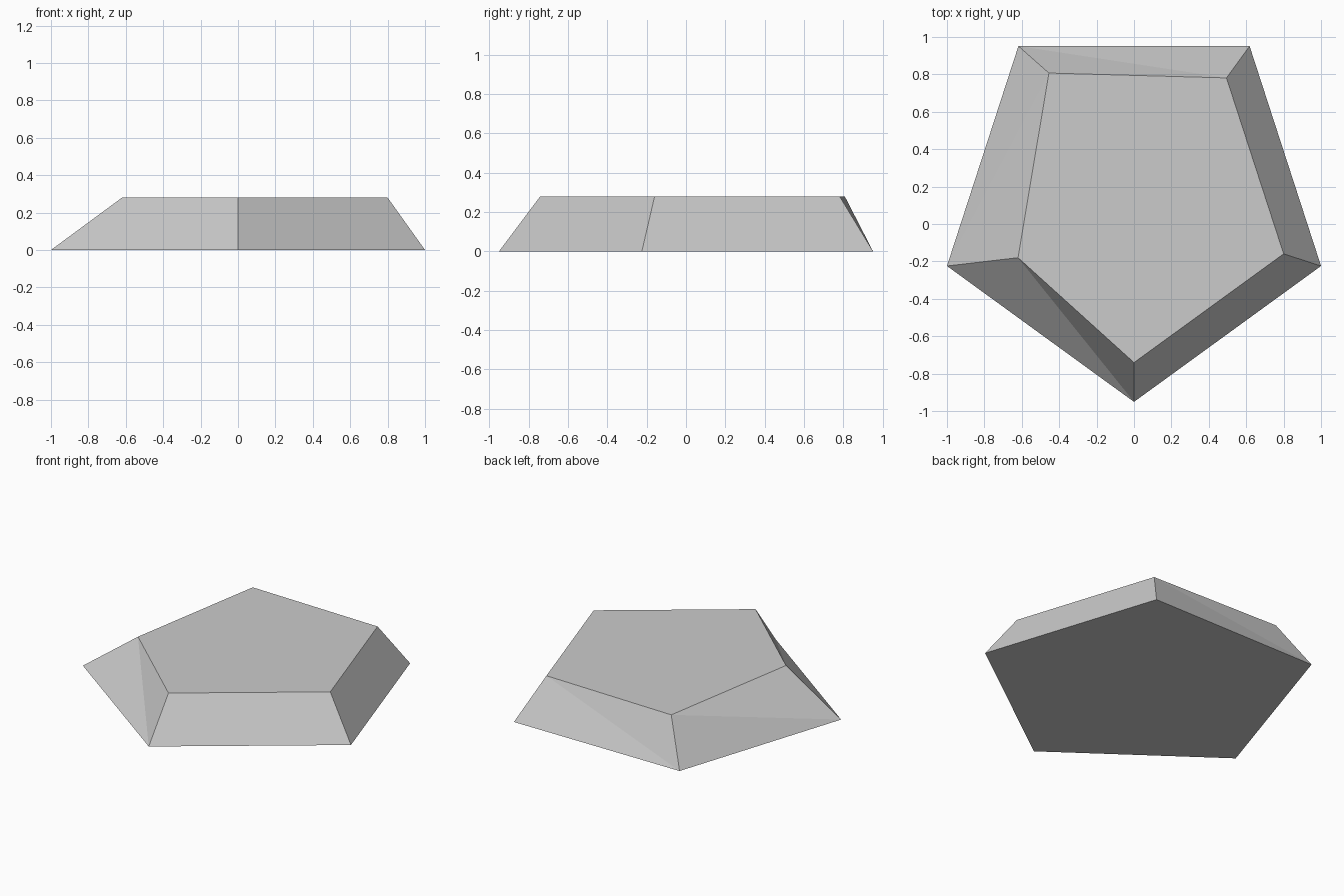
import bpy, bmesh, math
from mathutils import Matrix, Vector

cube = bpy.data.objects.get("Cube")
if cube:
    bpy.data.objects.remove(cube, do_unlink=True)

HEIGHT = 0.28
BASE_RADIUS = 1 / math.sin(math.radians(72))
TOP_RADIUS = 0.8 * BASE_RADIUS
CENTRE_Y = BASE_RADIUS - 0.951

# Plain grey stone
grey = bpy.data.materials.new("light_grey")
grey.use_nodes = True
colour = (0.6, 0.6, 0.6, 1)
grey.diffuse_color = colour
grey.node_tree.nodes["Principled BSDF"].inputs["Base Color"].default_value = colour


def ring(bm, radius, z):
    """Five corners, counter-clockwise from the front."""
    verts = []
    for i in range(5):
        a = math.radians(72 * i - 90)
        verts.append(bm.verts.new((radius * math.cos(a), CENTRE_Y + radius * math.sin(a), z)))
    return verts


bm = bmesh.new()
base = ring(bm, BASE_RADIUS, 0)
top = ring(bm, TOP_RADIUS, HEIGHT)

# Two chipped corners on the right side of the top
top[3].co.xy = (-0.455, 0.807)
top[4].co.xy = (-0.62, -0.18)

# Flat top and underside, sloping sides split along one diagonal
bm.faces.new(top)
bm.faces.new(base[::-1])
for i in range(5):
    j = (i + 1) % 5
    bm.faces.new((base[i], base[j], top[i]))
    bm.faces.new((base[j], top[j], top[i]))

mesh = bpy.data.meshes.new("pentagon_slab")
bm.to_mesh(mesh)
bm.free()
mesh.materials.append(grey)
slab = bpy.data.objects.new("pentagon_slab", mesh)
bpy.context.collection.objects.link(slab)
